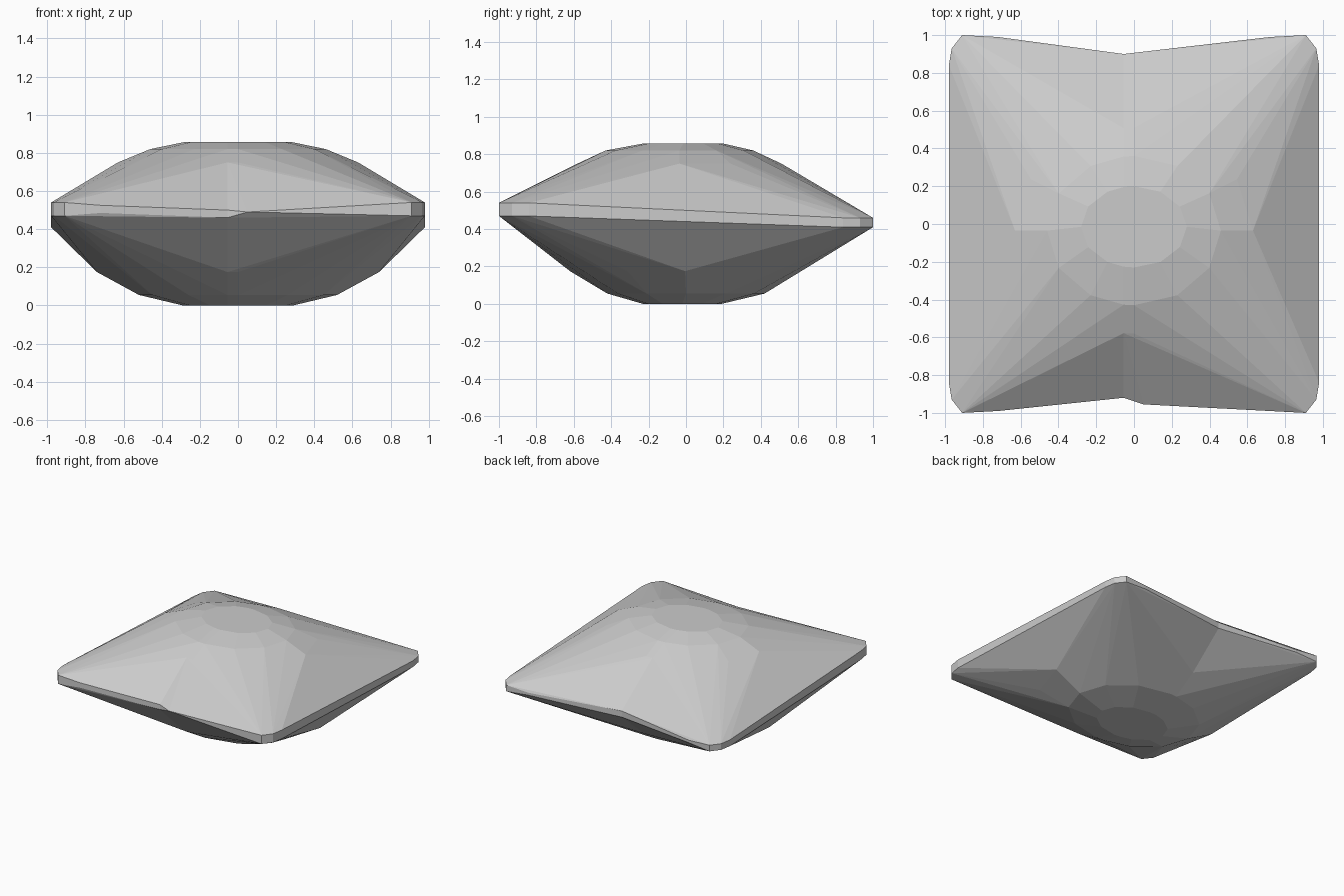
import bpy
import bmesh
import math

cube = bpy.data.objects.get("Cube")
if cube:
    bpy.data.objects.remove(cube, do_unlink=True)

# Plain grey cloth
cloth = bpy.data.materials.new("grey cloth")
cloth.use_nodes = True
colour = (0.6, 0.6, 0.6, 1)
cloth.diffuse_color = colour
cloth.node_tree.nodes["Principled BSDF"].inputs["Base Color"].default_value = colour

SEAM = -0.055
SEGMENTS = 12

# Dome levels: half width, front y, back y, height
LEVELS = [
    (0.28, -0.23, 0.20, 0.857), (0.46, -0.43, 0.36, 0.82), (0.63, -0.58, 0.51, 0.75),
    (0.29, -0.23, 0.19, 0.0), (0.52, -0.42, 0.42, 0.055), (0.74, -0.62, 0.61, 0.175),
]
# Rounded corner outline, as x and y sizes
CORNER = [(0.98, 0.84), (0.965, 0.93), (0.91, 1.0), (0.72, 0.99)]


def oval(level):
    """Points of one dome level, with its two crossings of the seam."""
    width, front, back, z = level
    mid, depth = (front + back) / 2, (back - front) / 2
    points = []
    for i in range(SEGMENTS):
        a = math.tau * i / SEGMENTS
        points.append((width * math.cos(a), mid + depth * math.sin(a), z))
    reach = depth * math.sqrt(1 - (SEAM / width) ** 2)
    points += [(SEAM, mid - reach, z), (SEAM, mid + reach, z)]
    return points


def corners(side):
    """Thin rounded corners; the front edge sits higher than the back."""
    points = []
    for end, low, high in ((-1, 0.47, 0.54), (1, 0.41, 0.46)):
        for x, y in CORNER:
            inset = 0.015 if x < 0.8 else 0
            points += [(side * x, end * y, low + inset), (side * x, end * y, high - inset)]
    return points


def cushion_half(name, side):
    points = [p for level in LEVELS for p in oval(level) if (p[0] - SEAM) * side >= -1e-6]
    points += corners(side)
    # Pinched waist on the seam
    points += [(SEAM, -0.92, 0.46), (SEAM, -0.92, 0.5), (SEAM, 0.9, 0.42), (SEAM, 0.9, 0.47)]
    if side > 0:
        points.append((0.05, -0.955, 0.49))
    bm = bmesh.new()
    verts = [bm.verts.new(p) for p in points]
    hull = bmesh.ops.convex_hull(bm, input=verts)
    spare = {v for v in hull["geom_interior"] + hull["geom_unused"]
             if isinstance(v, bmesh.types.BMVert)}
    bmesh.ops.delete(bm, geom=list(spare), context="VERTS")
    bmesh.ops.dissolve_limit(bm, angle_limit=math.radians(1), verts=bm.verts[:], edges=bm.edges[:])
    bmesh.ops.recalc_face_normals(bm, faces=bm.faces[:])
    mesh = bpy.data.meshes.new(name)
    bm.to_mesh(mesh)
    bm.free()
    mesh.materials.append(cloth)
    obj = bpy.data.objects.new(name, mesh)
    bpy.context.collection.objects.link(obj)


cushion_half("cushion_left_half", 1)
cushion_half("cushion_right_half", -1)
